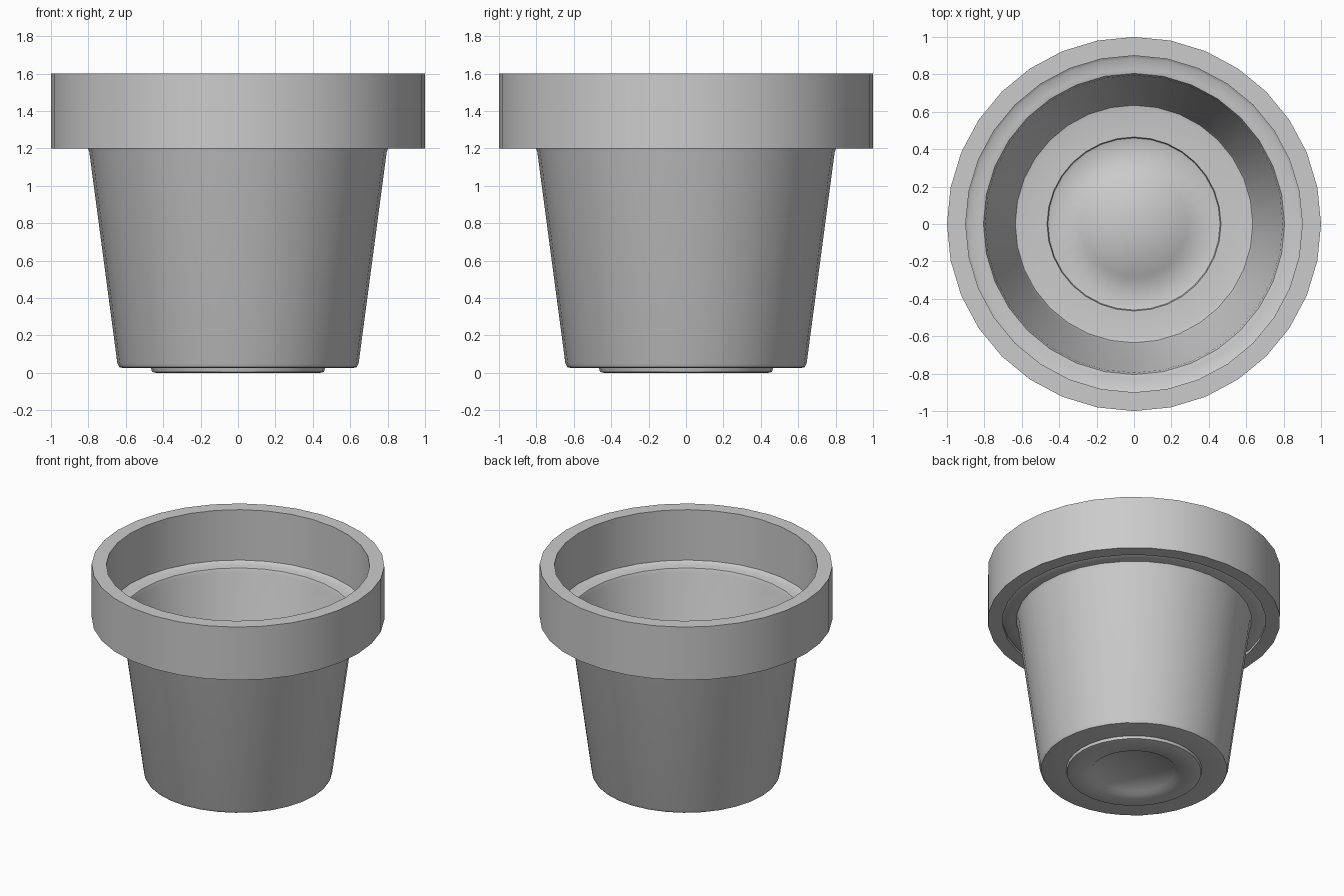
import bpy, bmesh, math

if "Cube" in bpy.data.objects:
    bpy.data.objects.remove(bpy.data.objects["Cube"])

SIDES = 32


def lathe(name, profile, closed=False):
    """Revolve an (r, z) profile around the z axis."""
    bm = bmesh.new()
    rings = []
    for r, z in profile:
        if r == 0:
            rings.append([bm.verts.new((0, 0, z))] * SIDES)
        else:
            rings.append([bm.verts.new((r * math.cos(2 * math.pi * i / SIDES),
                                        r * math.sin(2 * math.pi * i / SIDES), z))
                          for i in range(SIDES)])
    pairs = list(zip(rings, rings[1:]))
    if closed:
        pairs.append((rings[-1], rings[0]))
    for a, b in pairs:
        for i in range(SIDES):
            j = (i + 1) % SIDES
            quad = [a[i], a[j], b[j], b[i]]
            bm.faces.new(list(dict.fromkeys(quad)))
    mesh = bpy.data.meshes.new(name)
    bm.to_mesh(mesh)
    bm.free()
    obj = bpy.data.objects.new(name, mesh)
    bpy.context.collection.objects.link(obj)
    bpy.ops.object.select_all(action='DESELECT')
    obj.select_set(True)
    bpy.context.view_layer.objects.active = obj
    bpy.ops.object.shade_smooth_by_angle(angle=math.radians(50))
    return obj


# Thin-walled body: stepped foot ring, rounded base, tapered wall, ledge under the rim
lathe("pot_body", [
    (0, 0.02), (0.28, 0.02), (0.30, 0.0), (0.44, 0.0), (0.46, 0.005), (0.465, 0.025),
    (0.61, 0.025), (0.635, 0.03), (0.645, 0.05),
    (0.795, 1.18), (0.805, 1.205), (0.83, 1.21), (0.885, 1.21), (0.90, 1.22)])

# Thick collar around the top
lathe("pot_rim", [(0.90, 1.20), (1.0, 1.20), (1.0, 1.60), (0.90, 1.60)], closed=True)
